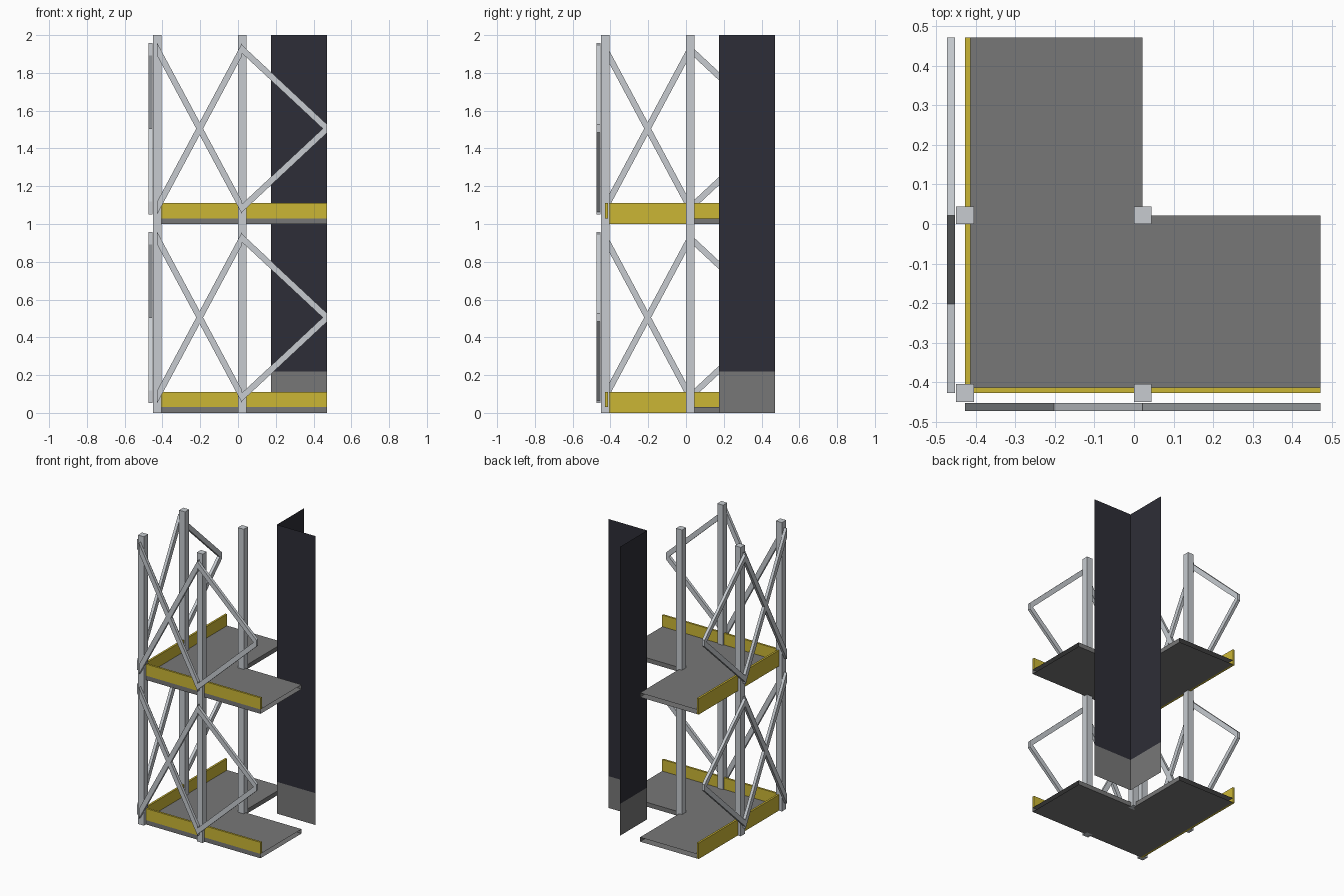
import bpy, bmesh
from mathutils import Vector

old = bpy.data.objects.get("Cube")
if old:
    bpy.data.objects.remove(old, do_unlink=True)


def material(name, rgb):
    m = bpy.data.materials.new(name)
    m.use_nodes = True
    m.diffuse_color = (*rgb, 1)
    node = next(n for n in m.node_tree.nodes if n.type == 'BSDF_PRINCIPLED')
    node.inputs["Base Color"].default_value = (*rgb, 1)
    return m


STEEL = material("galvanised steel", (0.57, 0.60, 0.63))
YELLOW = material("safety yellow", (0.60, 0.47, 0.036))
GREY = material("deck grey", (0.185, 0.185, 0.185))
DARK = material("dark cladding", (0.027, 0.027, 0.038))

NEAR, MID, FAR = -0.428, 0.022, 0.472   # bay lines, the same along x and y
BOARD, DECK = 0.014, 0.03               # toe board and deck thickness


def finish(name, bm, *mats):
    mesh = bpy.data.meshes.new(name)
    bm.to_mesh(mesh)
    bm.free()
    for m in mats:
        mesh.materials.append(m)
    obj = bpy.data.objects.new(name, mesh)
    bpy.context.collection.objects.link(obj)
    return obj


def prism(points, offset):
    """Closed solid swept from a flat outline."""
    bm = bmesh.new()
    face = bm.faces.new([bm.verts.new(p) for p in points])
    res = bmesh.ops.extrude_face_region(bm, geom=[face], use_keep_orig=True)
    verts = [g for g in res["geom"] if isinstance(g, bmesh.types.BMVert)]
    bmesh.ops.translate(bm, verts=verts, vec=Vector(offset))
    bmesh.ops.recalc_face_normals(bm, faces=bm.faces)
    return bm


def box(name, lo, hi, mat):
    (x0, y0, z0), (x1, y1, z1) = lo, hi
    outline = [(x0, y0, z0), (x1, y0, z0), (x1, y1, z0), (x0, y1, z0)]
    return finish(name, prism(outline, (0, 0, z1 - z0)), mat)


def brace(name, start, end, side):
    """Diagonal bar with upright cut ends, on the front or the side plane."""
    (u0, z0), (u1, z1) = start, end
    a, b = Vector((u0, z0)), Vector((u1, z1))
    half = 0.016 * (b - a).length / abs(u1 - u0)
    outline = [(u0, z0 - half), (u1, z1 - half), (u1, z1 + half), (u0, z0 + half)]
    v, t = -0.473, 0.02
    if side:
        return finish(name, prism([(v, u, z) for u, z in outline], (t, 0, 0)), STEEL)
    return finish(name, prism([(u, v, z) for u, z in outline], (0, t, 0)), STEEL)


# Upright posts
r = 0.0225
for x, xn in ((NEAR, "outer"), (MID, "inner")):
    for y, yn in ((NEAR, "front"), (MID, "back")):
        box(f"{yn}_{xn}_post", (x - r, y - r, 0), (x + r, y + r, 2), STEEL)

for z, level in ((0, "lower"), (1, "upper")):
    # L-shaped hollow deck, open at both arm ends and behind the side board
    x0 = NEAR + BOARD
    plan = [(x0, NEAR), (FAR, NEAR), (FAR, MID), (MID, MID), (MID, FAR), (x0, FAR)]
    bm = prism([(x, y, z) for x, y in plan], (0, 0, DECK))
    ends = []
    for f in bm.faces:
        c = f.calc_center_median()
        if abs(f.normal.z) < 0.5 and (c.x > FAR - 0.01 or c.y > FAR - 0.01 or c.x < x0 + 0.01):
            ends.append(f)
    bmesh.ops.delete(bm, geom=ends, context='FACES')
    finish(f"{level}_deck", bm, GREY)

    # Toe boards
    box(f"{level}_front_toe_board", (x0, NEAR, z + DECK), (FAR, NEAR + BOARD, z + 0.11), YELLOW)
    box(f"{level}_side_toe_board", (NEAR, NEAR, z), (x0, FAR, z + 0.11), YELLOW)

    # Crossed braces on the near bay, arrow braces on the open bay
    lo, mid, hi = z + 0.085, z + 0.505, z + 0.925
    for side, plane in ((False, "front"), (True, "side")):
        brace(f"{level}_{plane}_falling_brace", (NEAR, hi), (MID, lo), side)
        brace(f"{level}_{plane}_rising_brace", (NEAR, lo), (MID, hi), side)
        brace(f"{level}_{plane}_top_arrow_brace", (MID, hi), (FAR, mid), side)
        brace(f"{level}_{plane}_bottom_arrow_brace", (MID, lo), (FAR, mid), side)

# Thin folded corner wall with a grey plinth band
corner, plinth = 0.175, 0.22
bm = bmesh.new()
rows = [[bm.verts.new((x, y, z)) for x, y in ((FAR, corner), (corner, corner), (corner, FAR))]
        for z in (0, plinth, 2)]
for i, (low, high) in enumerate(zip(rows, rows[1:])):
    for k in range(2):
        f = bm.faces.new((low[k + 1], low[k], high[k], high[k + 1]))
        f.material_index = i
finish("corner_wall", bm, GREY, DARK)
